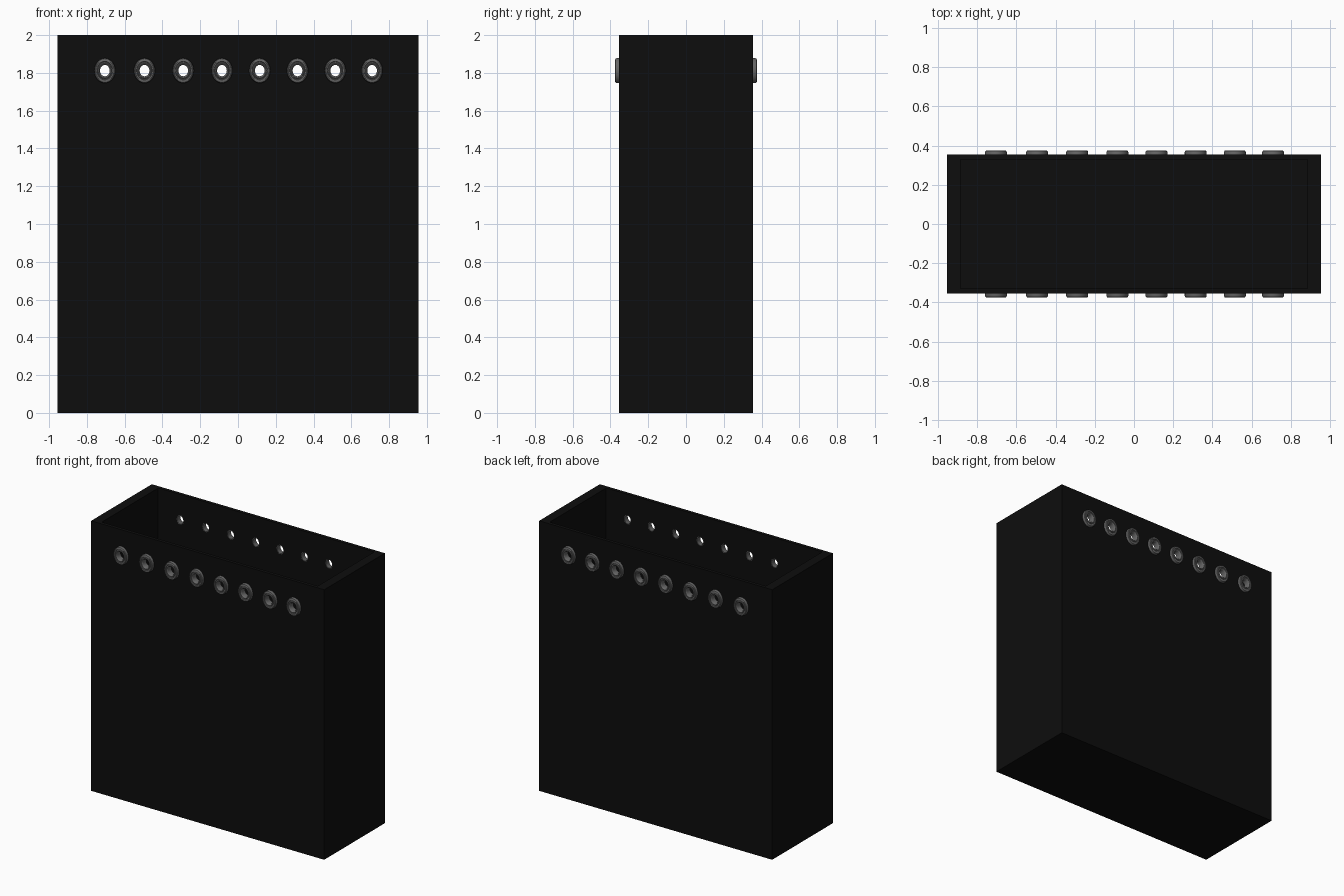
import bpy, bmesh, math

if "Cube" in bpy.data.objects:
    bpy.data.objects.remove(bpy.data.objects["Cube"])

W, D, H = 0.955, 0.355, 2.0      # half width, half depth, height
TX, TY, TZ = 0.07, 0.025, 0.03   # side, front/back and floor thickness
XS = [-0.705, -0.495, -0.29, -0.085, 0.115, 0.315, 0.515, 0.71]
ZC, SQUASH, SEG = 1.812, 0.85, 40


def material(name, v):
    m = bpy.data.materials.new(name)
    m.diffuse_color = (v, v, v, 1)
    m.use_nodes = True
    m.node_tree.nodes["Principled BSDF"].inputs["Base Color"].default_value = m.diffuse_color
    return m


def make_object(name, bm, mat=None):
    bmesh.ops.recalc_face_normals(bm, faces=bm.faces[:])
    me = bpy.data.meshes.new(name)
    bm.to_mesh(me)
    bm.free()
    ob = bpy.data.objects.new(name, me)
    bpy.context.collection.objects.link(ob)
    if mat:
        me.materials.append(mat)
    return ob


def ring(bm, profile, x, z, side):
    """Oval lathe of a closed (radius, y) profile around the y axis."""
    loops = []
    for i in range(SEG):
        a = 2 * math.pi * i / SEG
        loops.append([bm.verts.new((x + SQUASH * r * math.cos(a), side * y,
                                    z + r * math.sin(a))) for r, y in profile])
    n = len(profile)
    for i in range(SEG):
        p, q = loops[i], loops[(i + 1) % SEG]
        for j in range(n):
            k = (j + 1) % n
            bm.faces.new((p[j], p[k], q[k], q[j]))


black = material("black_shell", 0.004)
metal = material("dark_metal", 0.13)

# Open-topped box: inset the top face and push it down to the floor
bm = bmesh.new()
bmesh.ops.create_cube(bm, size=1)
for v in bm.verts:
    v.co = (v.co.x * 2 * W, v.co.y * 2 * D, (v.co.z + 0.5) * H)
bm.faces.ensure_lookup_table()
top = max(bm.faces, key=lambda f: f.calc_center_median().z)
bmesh.ops.inset_individual(bm, faces=[top], thickness=0.02)
for v in top.verts:
    v.co.x = math.copysign(W - TX, v.co.x)
    v.co.y = math.copysign(D - TY, v.co.y)
res = bmesh.ops.extrude_discrete_faces(bm, faces=[top])
for v in res["faces"][0].verts:
    v.co.z = TZ
box = make_object("open_box", bm, black)

# Holes through the front and back walls
bm = bmesh.new()
for x in XS:
    loops = [[bm.verts.new((x + SQUASH * 0.034 * math.cos(2 * math.pi * i / SEG), y,
                            ZC + 0.034 * math.sin(2 * math.pi * i / SEG)))
              for i in range(SEG)] for y in (-0.5, 0.5)]
    bm.faces.new(loops[0])
    bm.faces.new(loops[1])
    for i in range(SEG):
        k = (i + 1) % SEG
        bm.faces.new((loops[0][i], loops[0][k], loops[1][k], loops[1][i]))
cutter = make_object("hole_cutter", bm)
cutter.hide_render = True
cutter.display_type = 'WIRE'
mod = box.modifiers.new("holes", 'BOOLEAN')
mod.operation = 'DIFFERENCE'
mod.solver = 'EXACT'
mod.object = cutter

# Grommets: stepped oval rings with a sleeve through the wall
profile = [(0.035, D - TY), (0.030, D - TY), (0.030, 0.366), (0.033, 0.372),
           (0.038, 0.375), (0.042, 0.374), (0.044, 0.370), (0.047, 0.370),
           (0.049, 0.375), (0.057, 0.376), (0.063, 0.373), (0.066, 0.366),
           (0.066, 0.354), (0.035, 0.354)]
for name, side in (("front_grommets", -1), ("back_grommets", 1)):
    bm = bmesh.new()
    for x in XS:
        ring(bm, profile, x, ZC, side)
    ob = make_object(name, bm, metal)
    bpy.ops.object.select_all(action='DESELECT')
    ob.select_set(True)
    bpy.context.view_layer.objects.active = ob
    bpy.ops.object.shade_smooth_by_angle(angle=math.radians(35))
